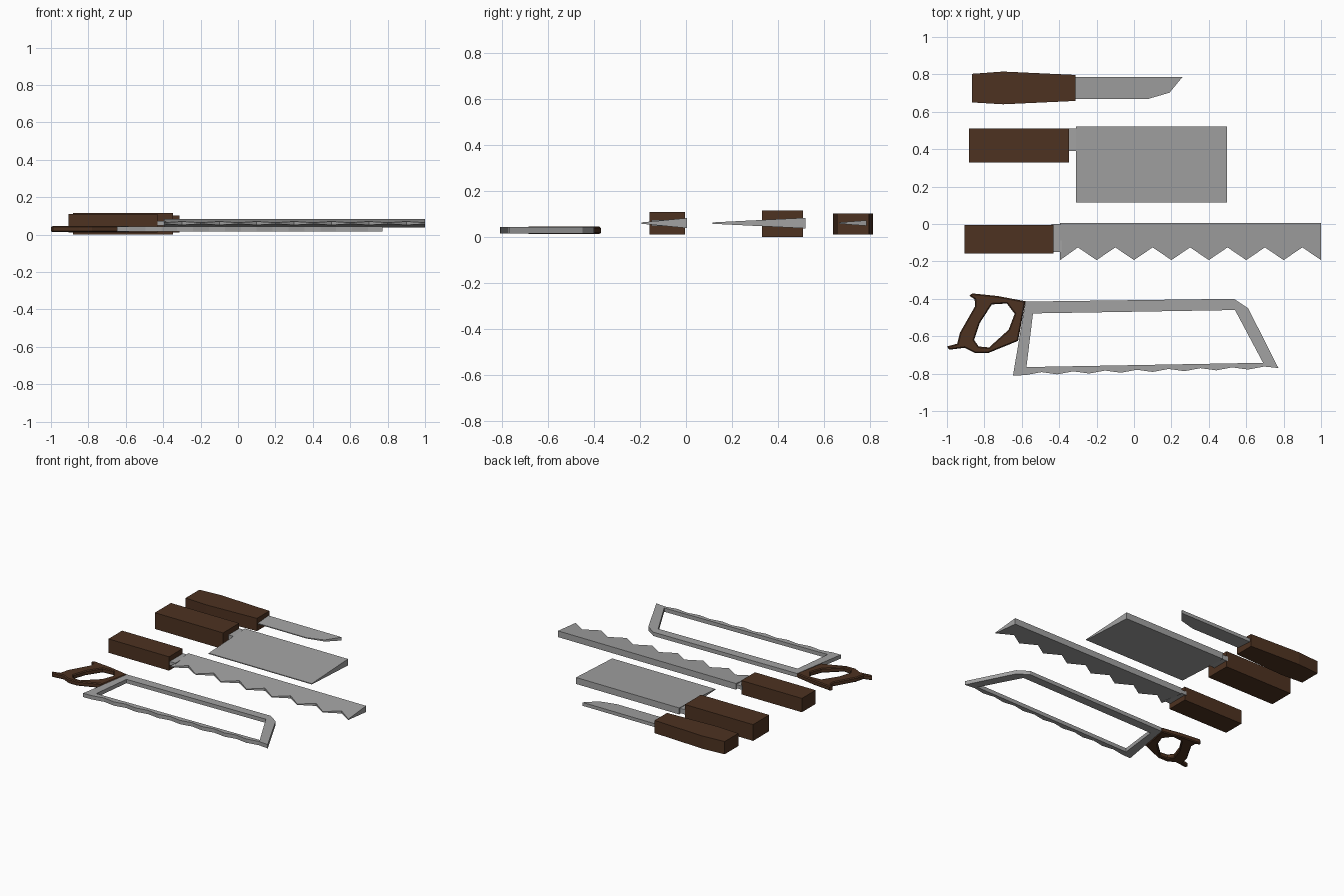
import bpy, bmesh

if "Cube" in bpy.data.objects:
    bpy.data.objects.remove(bpy.data.objects["Cube"])


def material(name, color):
    m = bpy.data.materials.new(name)
    m.diffuse_color = color
    m.use_nodes = True
    m.node_tree.nodes["Principled BSDF"].inputs["Base Color"].default_value = m.diffuse_color
    return m


wood = material("wood", (0.075, 0.032, 0.015, 1))
steel = material("steel", (0.36, 0.36, 0.36, 1))


def prism(name, outline, mat, zc, half):
    """Extruded XY outline; half(y) gives the half thickness, so blades can taper."""
    bm = bmesh.new()
    top = [bm.verts.new((x, y, zc + half(y))) for x, y in outline]
    bot = [bm.verts.new((x, y, zc - half(y))) for x, y in outline]
    bm.faces.new(top)
    bm.faces.new(bot[::-1])
    n = len(outline)
    for i in range(n):
        j = (i + 1) % n
        bm.faces.new((top[i], bot[i], bot[j], top[j]))
    bmesh.ops.recalc_face_normals(bm, faces=bm.faces)
    me = bpy.data.meshes.new(name)
    bm.to_mesh(me)
    bm.free()
    me.materials.append(mat)
    ob = bpy.data.objects.new(name, me)
    bpy.context.collection.objects.link(ob)
    return ob


def rect(x0, x1, y0, y1):
    return [(x0, y0), (x1, y0), (x1, y1), (x0, y1)]


def wedge(y_edge, y_back, h_back, h_edge=0.003):
    return lambda y: h_edge + (h_back - h_edge) * (y - y_edge) / (y_back - y_edge)


def flat(h):
    return lambda y: h


def plate(name, loops, mat, z0, z1, bevel=0.0):
    """Filled plate with a hole, from an outer and an inner outline."""
    cu = bpy.data.curves.new(name + "_outline", 'CURVE')
    cu.dimensions = '2D'
    cu.fill_mode = 'BOTH'
    for pts in loops:
        s = cu.splines.new('POLY')
        s.points.add(len(pts) - 1)
        for p, (x, y) in zip(s.points, pts):
            p.co = (x, y, 0, 1)
        s.use_cyclic_u = True
    cu.extrude = (z1 - z0) / 2 - bevel
    cu.bevel_depth = bevel
    cu.bevel_resolution = 0
    cu.offset = -bevel
    tmp = bpy.data.objects.new(name + "_curve", cu)
    bpy.context.collection.objects.link(tmp)
    bpy.context.view_layer.update()
    me = bpy.data.meshes.new_from_object(tmp.evaluated_get(bpy.context.evaluated_depsgraph_get()))
    bpy.data.objects.remove(tmp)
    me.materials.clear()
    me.materials.append(mat)
    for f in me.polygons:
        f.use_smooth = False
    ob = bpy.data.objects.new(name, me)
    ob.location.z = (z0 + z1) / 2
    bpy.context.collection.objects.link(ob)


# Knife
prism("knife_handle", [(-0.865, 0.65), (-0.70, 0.64), (-0.312, 0.658), (-0.312, 0.797),
                       (-0.70, 0.815), (-0.865, 0.803)], wood, 0.057, flat(0.045))
prism("knife_blade", [(-0.34, 0.667), (0.07, 0.667), (0.19, 0.702), (0.26, 0.787), (-0.34, 0.787)],
      steel, 0.061, wedge(0.667, 0.787, 0.012))

# Cleaver
prism("cleaver_handle", rect(-0.883, -0.348, 0.33, 0.51), wood, 0.0575, flat(0.0575))
prism("cleaver_neck", rect(-0.36, -0.30, 0.39, 0.51), steel, 0.061, flat(0.017))
prism("cleaver_blade", rect(-0.31, 0.498, 0.115, 0.52), steel, 0.061, wedge(0.115, 0.52, 0.023))

# Wide saw with coarse teeth
prism("saw_handle", rect(-0.905, -0.43, -0.158, -0.005), wood, 0.061, flat(0.049))
prism("saw_neck", rect(-0.44, -0.385, -0.15, 0.0), steel, 0.061, flat(0.013))
teeth = [(-0.395, -0.193)]
for i in range(7):
    teeth += [(-0.3 + 0.2 * i, -0.125), (-0.2 + 0.2 * i, -0.193)]
prism("saw_blade", teeth + [(1.0, 0.005), (-0.395, 0.005)], steel, 0.061,
      wedge(-0.193, 0.005, 0.022))

# Hacksaw frame with its toothed lower edge
lower = [(-0.647, -0.81)]
for i in range(8):
    x = -0.58 + 0.17 * i
    lower += [(x, -0.808 + 0.025 * (x + 0.58)), (x + 0.085, -0.792 + 0.025 * (x + 0.58))]
outer = lower + [(0.772, -0.77), (0.61, -0.45), (0.535, -0.40), (-0.58, -0.415)]
inner = [(-0.575, -0.765), (0.69, -0.742), (0.54, -0.46), (-0.54, -0.478)]
plate("hacksaw_frame", [outer, inner], steel, 0.016, 0.043)

# Hacksaw grip loop
grip = [(-0.58, -0.413), (-0.73, -0.385), (-0.865, -0.371), (-0.88, -0.384), (-0.852, -0.402),
        (-0.85, -0.44), (-0.93, -0.58), (-0.945, -0.64), (-1.0, -0.655), (-0.988, -0.672),
        (-0.905, -0.662), (-0.85, -0.69), (-0.78, -0.69), (-0.62, -0.625)]
hole = [(-0.76, -0.43), (-0.68, -0.425), (-0.638, -0.48), (-0.67, -0.565), (-0.775, -0.66),
        (-0.83, -0.655), (-0.855, -0.62), (-0.825, -0.53)]
plate("hacksaw_grip", [grip, hole], wood, 0.013, 0.046, 0.006)
